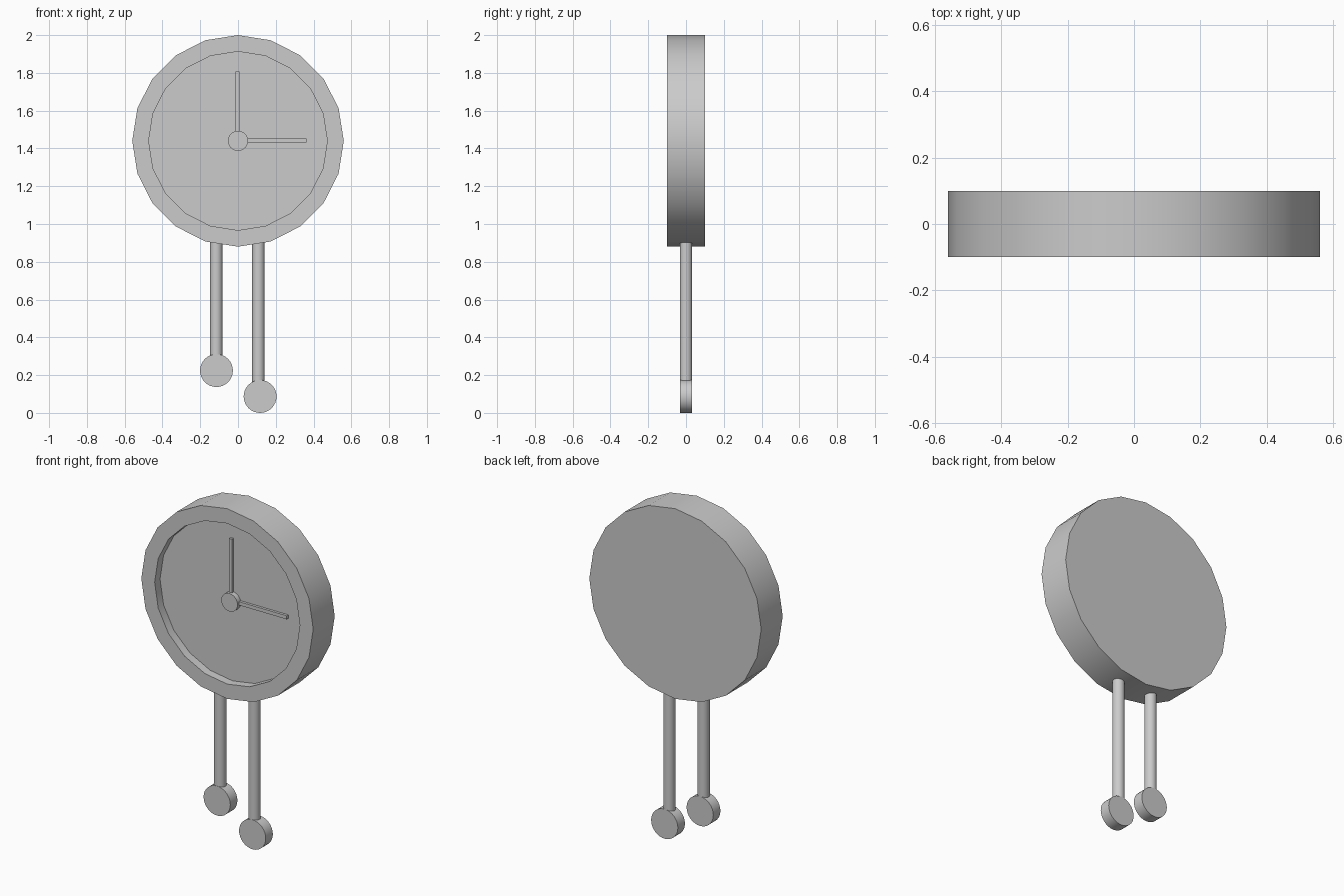
import bpy, bmesh, math
from mathutils import Matrix, Vector

if "Cube" in bpy.data.objects:
    bpy.data.objects.remove(bpy.data.objects["Cube"])


def finish(name, bm, smooth=True):
    bmesh.ops.recalc_face_normals(bm, faces=bm.faces)
    mesh = bpy.data.meshes.new(name)
    bm.to_mesh(mesh)
    bm.free()
    obj = bpy.data.objects.new(name, mesh)
    bpy.context.collection.objects.link(obj)
    if smooth:
        bpy.ops.object.select_all(action='DESELECT')
        obj.select_set(True)
        bpy.context.view_layer.objects.active = obj
        bpy.ops.object.shade_smooth_by_angle(angle=math.radians(30))
    return obj


def turned(name, profile, sides, x, z):
    """Closed solid turned about the y axis from (radius, y) rings."""
    bm = bmesh.new()
    rings = []
    for r, y in profile:
        angles = [2 * math.pi * i / sides for i in range(sides)]
        rings.append([bm.verts.new((x + r * math.sin(a), y, z + r * math.cos(a))) for a in angles])
    for a, b in zip(rings, rings[1:]):
        for i in range(sides):
            j = (i + 1) % sides
            bm.faces.new((a[i], a[j], b[j], b[i]))
    bm.faces.new(rings[0])
    bm.faces.new(rings[-1])
    return finish(name, bm)


def box(name, x0, x1, y0, y1, z0, z1):
    bm = bmesh.new()
    centre = Vector(((x0 + x1) / 2, (y0 + y1) / 2, (z0 + z1) / 2))
    scale = Matrix.Diagonal((x1 - x0, y1 - y0, z1 - z0, 1))
    bmesh.ops.create_cube(bm, size=1, matrix=Matrix.Translation(centre) @ scale)
    return finish(name, bm, smooth=False)


def rod(name, x, z0, z1, radius=0.033):
    bm = bmesh.new()
    bmesh.ops.create_cone(bm, cap_ends=True, segments=24, radius1=radius, radius2=radius,
                          depth=z1 - z0, matrix=Matrix.Translation((x, 0, (z0 + z1) / 2)))
    return finish(name, bm)


CZ = 1.44

# Twenty-sided case with recessed dial
turned("clock_case", [(0.56, 0.1), (0.56, -0.1), (0.473, -0.1), (0.473, -0.05)], 20, 0, CZ)

# Hub and hands
turned("hub", [(0.053, -0.045), (0.053, -0.08)], 32, 0, CZ)
box("minute_hand", -0.012, 0.007, -0.065, -0.045, CZ + 0.03, 1.808)
box("hour_hand", 0.03, 0.363, -0.065, -0.045, 1.432, 1.453)

# Two pendulums of different lengths
for side, rod_x, bob_x, bob_z in (("left", -0.115, -0.114, 0.224), ("right", 0.108, 0.117, 0.087)):
    rod(side + "_pendulum_rod", rod_x, bob_z + 0.06, 0.92)
    turned(side + "_pendulum_bob", [(0.087, 0.033), (0.087, -0.033)], 32, bob_x, bob_z)
